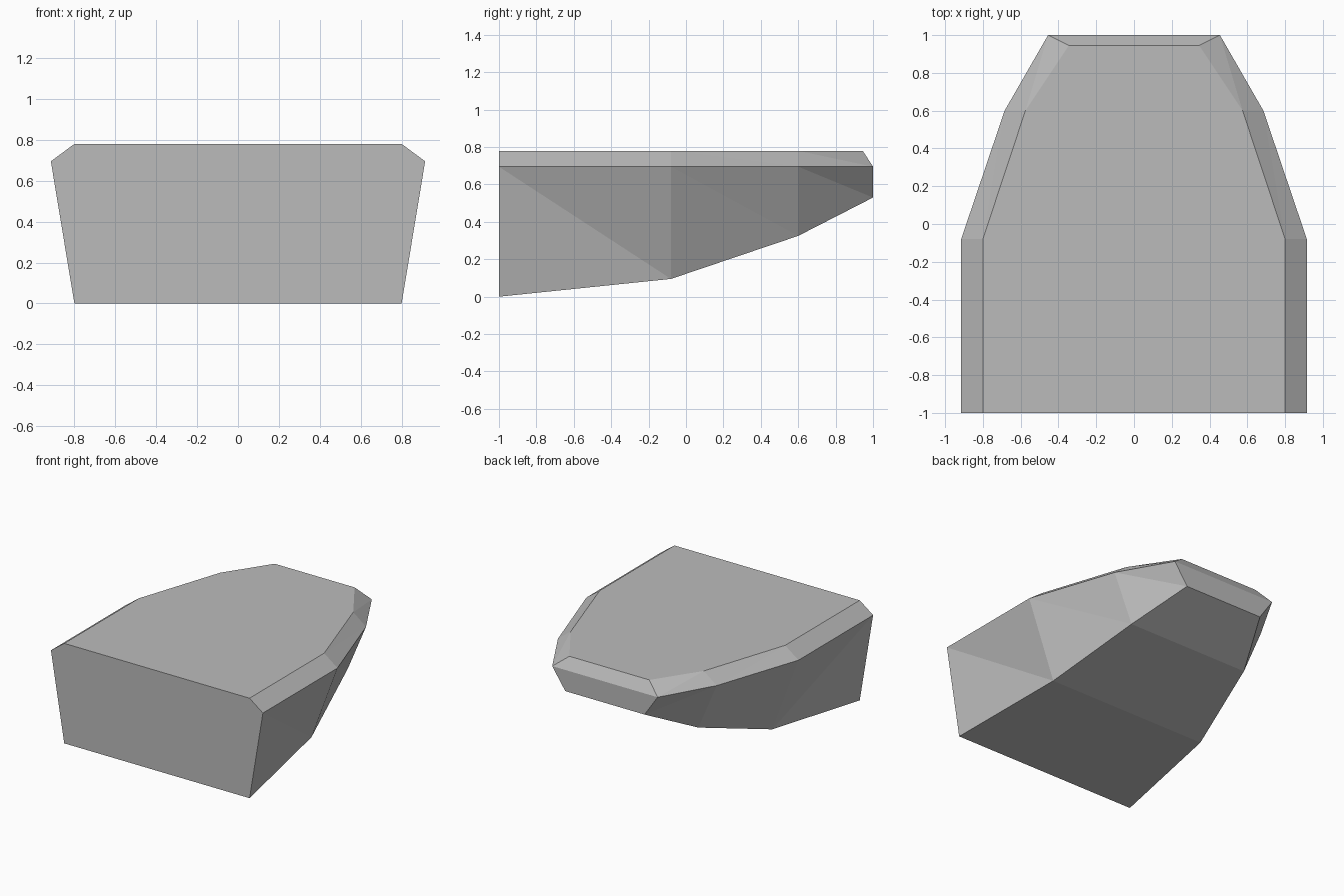
import bpy, bmesh

if "Cube" in bpy.data.objects:
    bpy.data.objects.remove(bpy.data.objects["Cube"])

# Hull material
grey = bpy.data.materials.new("mid grey")
grey.diffuse_color = (0.5, 0.5, 0.5, 1)
grey.use_nodes = True
grey.node_tree.nodes["Principled BSDF"].inputs["Base Color"].default_value = grey.diffuse_color

# Cross-sections from front to back: (y, half width, z) at the keel, rim and deck
stations = [
    ((-1.0, 0.80, 0.0), (-1.0, 0.915, 0.695), (-1.0, 0.80, 0.78)),
    ((-0.08, 0.69, 0.095), (-0.08, 0.915, 0.695), (-0.08, 0.80, 0.78)),
    ((0.60, 0.527, 0.325), (0.60, 0.685, 0.695), (0.60, 0.575, 0.78)),
    ((1.0, 0.342, 0.53), (1.0, 0.455, 0.695), (0.945, 0.345, 0.78)),
]

bm = bmesh.new()
rings = {side: [[bm.verts.new((side * w, y, z)) for y, w, z in s] for s in stations]
         for side in (1, -1)}
R, L = rings[1], rings[-1]

# Faceted flanks and bevelled rim on both sides
for ring in (R, L):
    for a, b in zip(ring, ring[1:]):
        bm.faces.new((a[0], b[0], a[1]))
        bm.faces.new((b[0], b[1], a[1]))
        bm.faces.new((a[1], b[1], a[2]))
        bm.faces.new((b[1], b[2], a[2]))

# Underside panels
for i in range(3):
    bm.faces.new((R[i][0], L[i][0], L[i + 1][0], R[i + 1][0]))

# Flat deck
bm.faces.new([r[2] for r in R] + [l[2] for l in reversed(L)])

# Front end, back end and back bevel
bm.faces.new([R[0][k] for k in range(3)] + [L[0][k] for k in (2, 1, 0)])
for k in (0, 1):
    bm.faces.new((R[3][k], R[3][k + 1], L[3][k + 1], L[3][k]))

bmesh.ops.recalc_face_normals(bm, faces=bm.faces)
mesh = bpy.data.meshes.new("hull")
bm.to_mesh(mesh)
bm.free()
mesh.materials.append(grey)
hull = bpy.data.objects.new("hull", mesh)
bpy.context.collection.objects.link(hull)
